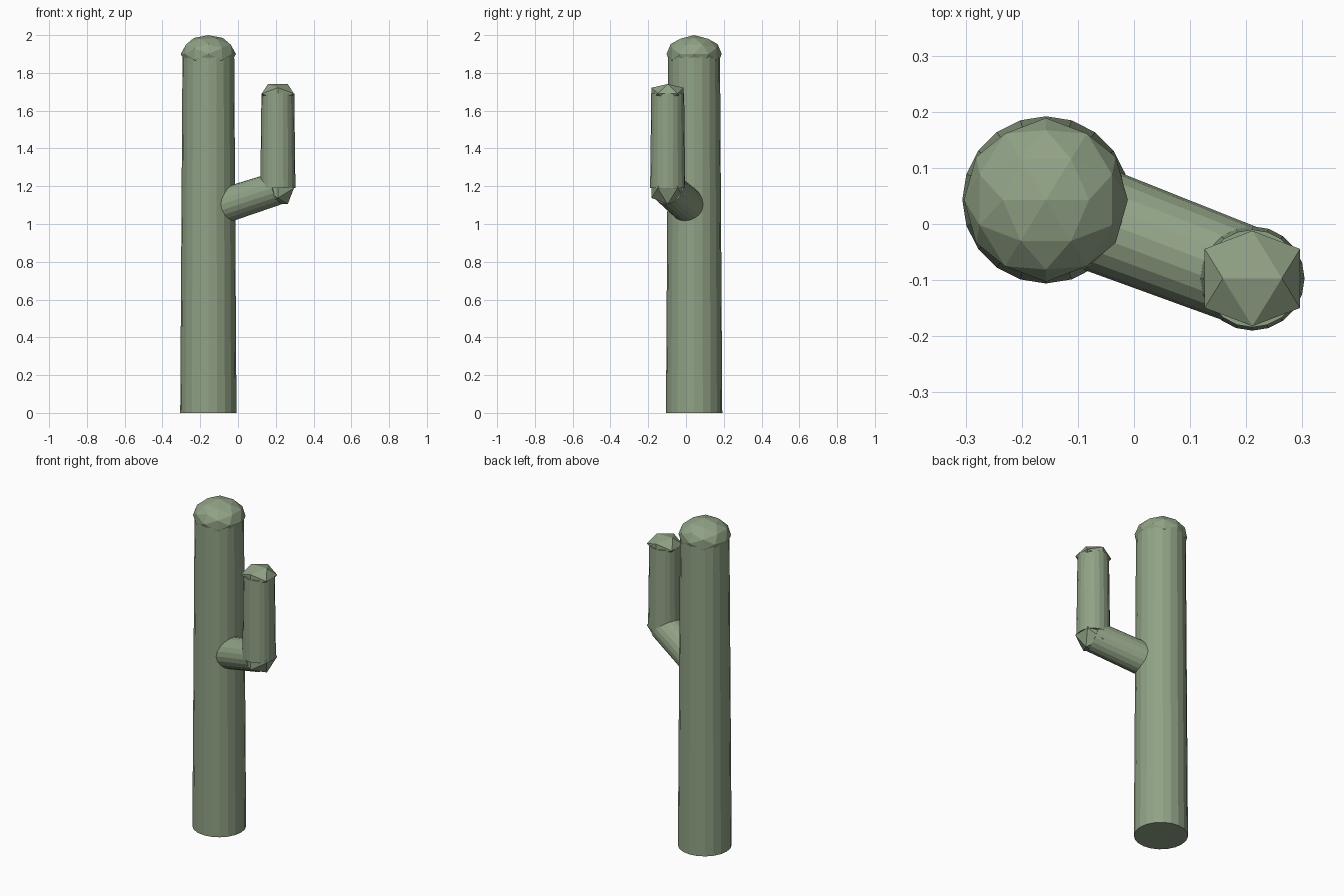
import bpy
from math import radians
from mathutils import Vector

if "Cube" in bpy.data.objects:
    bpy.data.objects.remove(bpy.data.objects["Cube"], do_unlink=True)

# Single muted green for the whole plant
green = bpy.data.materials.new("cactus_green")
green.use_nodes = True
colour = (0.28, 0.36, 0.235, 1)
green.diffuse_color = colour
bsdf = next(n for n in green.node_tree.nodes if n.type == "BSDF_PRINCIPLED")
bsdf.inputs["Base Color"].default_value = colour


def finish(name):
    obj = bpy.context.object
    obj.name = name
    obj.data.materials.append(green)
    return obj


def limb(name, start, end, r_start, r_end):
    """Tapered flat-sided cylinder between two points."""
    start, end = Vector(start), Vector(end)
    axis = end - start
    bpy.ops.mesh.primitive_cone_add(
        vertices=20, radius1=r_start, radius2=r_end, depth=axis.length,
        location=(start + end) / 2,
        rotation=axis.to_track_quat("Z", "Y").to_euler())
    return finish(name)


def knob(name, centre, radius, height, detail):
    """Faceted ball with an edge turned to the top, then squashed."""
    bpy.ops.mesh.primitive_ico_sphere_add(
        subdivisions=detail, radius=1, rotation=(0, radians(-31.72), 0))
    obj = finish(name)
    bpy.ops.object.transform_apply(location=False, rotation=True, scale=False)
    obj.scale = (radius, radius, height)
    obj.location = centre
    return obj


trunk_x, trunk_y = -0.157, 0.043
arm_x, arm_y = 0.211, -0.097

# Trunk and its rounded top
limb("trunk", (trunk_x, trunk_y, 0), (trunk_x, trunk_y, 1.9), 0.149, 0.137)
knob("trunk_cap", (trunk_x, trunk_y, 1.9), 0.146, 0.1, 2)

# Side arm: sloping branch, elbow, upright part and tip
limb("branch", (trunk_x, trunk_y, 1.07), (arm_x, arm_y, 1.19), 0.094, 0.088)
knob("elbow", (arm_x, arm_y, 1.19), 0.1, 0.1, 1)
limb("upright_arm", (arm_x, arm_y, 1.19), (arm_x, arm_y, 1.69), 0.093, 0.087)
knob("arm_cap", (arm_x, arm_y, 1.69), 0.1, 0.06, 1)
